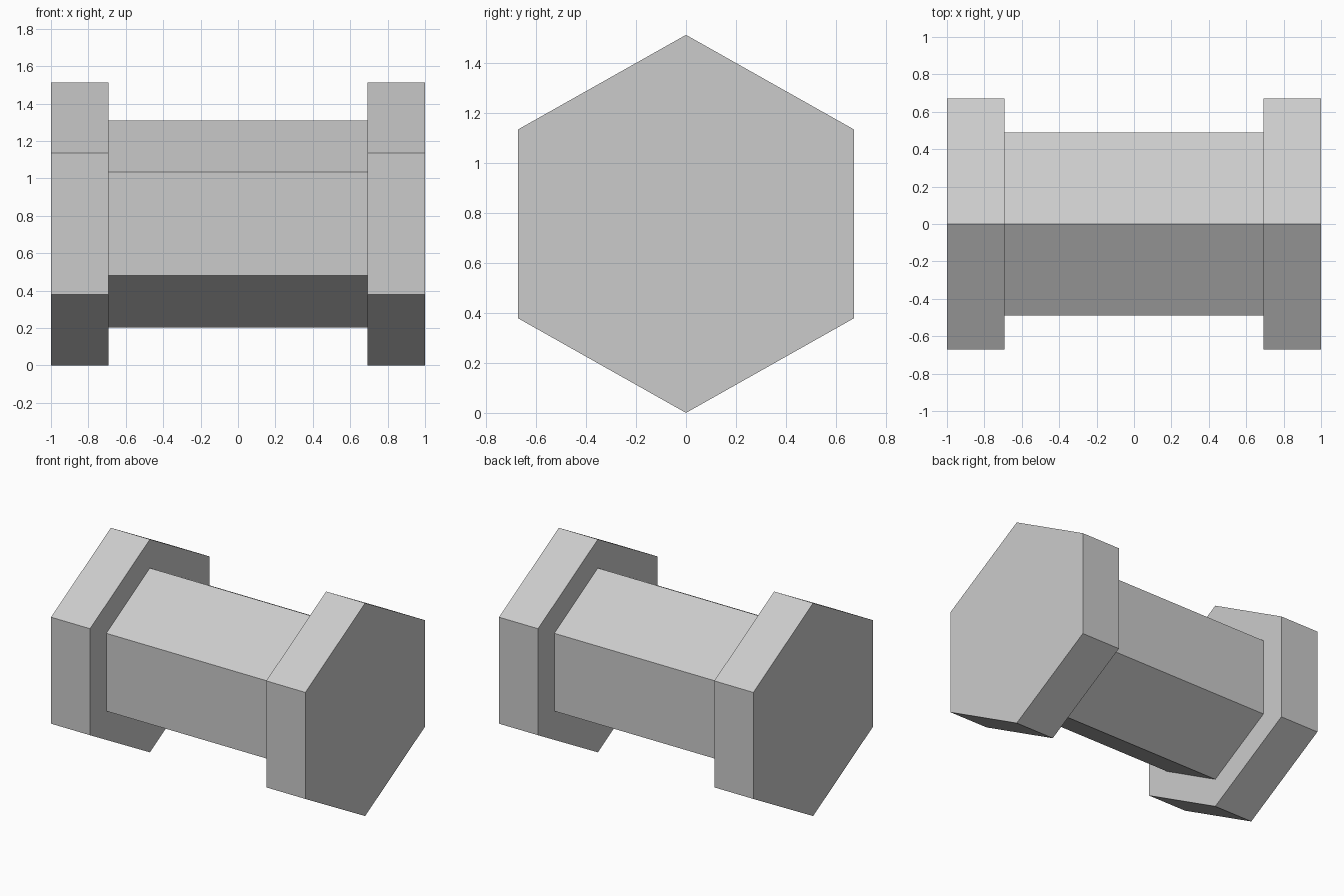
import bpy
import bmesh
import math

if "Cube" in bpy.data.objects:
    bpy.data.objects.remove(bpy.data.objects["Cube"])

CENTER_Z = 0.757

grey = bpy.data.materials.new("light grey")
grey.diffuse_color = (0.6, 0.6, 0.6, 1)
grey.use_nodes = True
grey.node_tree.nodes["Principled BSDF"].inputs["Base Color"].default_value = grey.diffuse_color


def hex_prism(name, x0, x1, half_y, half_z):
    """Hexagonal bar along x with a corner pointing straight up."""
    bm = bmesh.new()
    ring = []
    for i in range(6):
        a = math.radians(90 + 60 * i)
        y = math.cos(a) / math.cos(math.radians(30)) * half_y
        ring.append(bm.verts.new((x0, y, CENTER_Z + math.sin(a) * half_z)))
    face = bm.faces.new(ring)
    out = bmesh.ops.extrude_face_region(bm, geom=[face])
    moved = [v for v in out["geom"] if isinstance(v, bmesh.types.BMVert)]
    bmesh.ops.translate(bm, verts=moved, vec=(x1 - x0, 0, 0))
    # close the start end if the extrusion consumed it
    bm.verts.ensure_lookup_table()
    if not any(all(abs(v.co.x - x0) < 1e-5 for v in f.verts) for f in bm.faces):
        bm.faces.new(ring)
    bmesh.ops.recalc_face_normals(bm, faces=bm.faces)
    mesh = bpy.data.meshes.new(name)
    bm.to_mesh(mesh)
    bm.free()
    mesh.materials.append(grey)
    obj = bpy.data.objects.new(name, mesh)
    bpy.context.collection.objects.link(obj)
    return obj


# Central bar and the two wider end caps
hex_prism("shaft", -0.693, 0.693, 0.49, 0.553)
hex_prism("left_cap", -1.0, -0.693, 0.672, 0.757)
hex_prism("right_cap", 0.693, 1.0, 0.672, 0.757)
